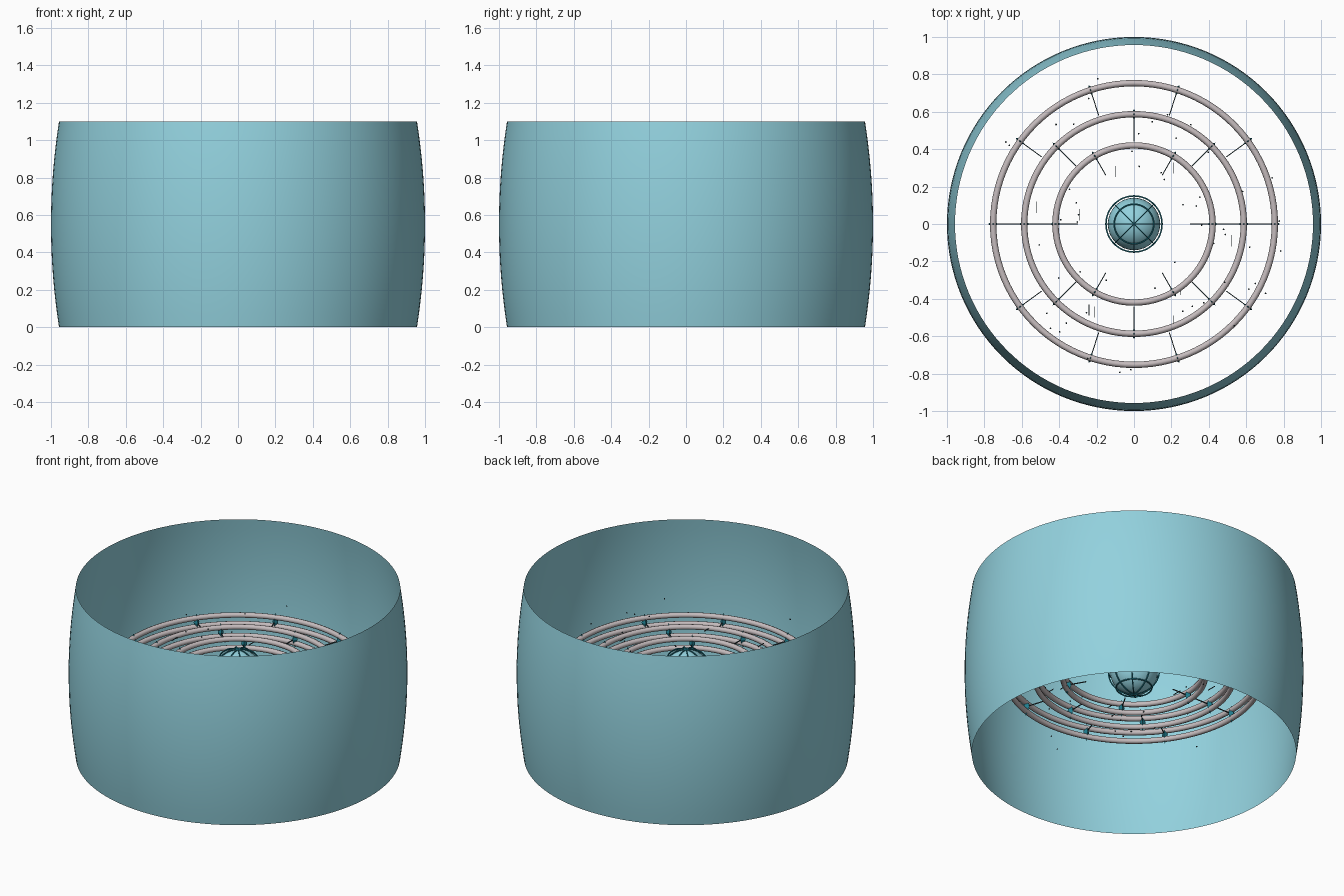
import bpy, bmesh, math, random
from mathutils import Matrix, Vector

cube = bpy.data.objects.get("Cube")
if cube:
    bpy.data.objects.remove(cube, do_unlink=True)
random.seed(4)
MID = 0.55


def material(name, rgb):
    m = bpy.data.materials.new(name)
    m.use_nodes = True
    col = (*rgb, 1)
    m.diffuse_color = col
    m.node_tree.nodes["Principled BSDF"].inputs["Base Color"].default_value = col
    return m


PALE = material("pale_aqua", (0.29, 0.64, 0.73))
TEAL = material("deep_teal", (0.015, 0.22, 0.29))
TUBE = material("warm_grey", (0.56, 0.50, 0.51))
DARK = material("dark_slate", (0.03, 0.06, 0.07))


def finish(bm, name, mat, smooth=None):
    mesh = bpy.data.meshes.new(name)
    bm.to_mesh(mesh)
    bm.free()
    mesh.materials.append(mat)
    obj = bpy.data.objects.new(name, mesh)
    bpy.context.collection.objects.link(obj)
    if smooth:
        bpy.ops.object.select_all(action="DESELECT")
        obj.select_set(True)
        bpy.context.view_layer.objects.active = obj
        bpy.ops.object.shade_smooth_by_angle(angle=math.radians(smooth))
    return obj


def torus(bm, major, minor, matrix, segs, sides):
    """Add a torus to the mesh as a grid of quads."""
    loops = []
    for i in range(segs):
        a = math.tau * i / segs
        loop = []
        for j in range(sides):
            b = math.tau * j / sides
            r = major + minor * math.cos(b)
            p = Vector((r * math.cos(a), r * math.sin(a), minor * math.sin(b)))
            loop.append(bm.verts.new(matrix @ p))
        loops.append(loop)
    for i in range(segs):
        u, v = loops[i], loops[(i + 1) % segs]
        for j in range(sides):
            k = (j + 1) % sides
            bm.faces.new((u[j], v[j], v[k], u[k]))


# Barrel-shaped open shell
bm = bmesh.new()
profile = []
for i in range(17):
    t = i / 8 - 1
    profile.append(bm.verts.new((1 - 0.043 * t * t, 0, MID + MID * t)))
edges = [bm.edges.new(pair) for pair in zip(profile, profile[1:])]
bmesh.ops.spin(bm, geom=profile + edges, axis=(0, 0, 1), cent=(0, 0, 0),
               angle=math.tau, steps=128, use_merge=True)
bmesh.ops.remove_doubles(bm, verts=bm.verts, dist=0.0005)
bmesh.ops.recalc_face_normals(bm, faces=bm.faces)
# Outward facing wall
wall = next(iter(bm.faces))
if wall.normal.dot(wall.calc_center_median() - Vector((0, 0, MID))) < 0:
    bmesh.ops.reverse_faces(bm, faces=bm.faces)
finish(bm, "outer_shell", PALE, 40)

# Central globe
bm = bmesh.new()
bmesh.ops.create_uvsphere(bm, u_segments=32, v_segments=20, radius=0.14,
                          matrix=Matrix.Translation((0, 0, MID)))
finish(bm, "central_globe", PALE, 40)

# Cage of meridians and parallels around the globe
bm = bmesh.new()
centre = Matrix.Translation((0, 0, MID))
for i in range(4):
    turn = Matrix.Rotation(i * math.pi / 4, 4, "Z") @ Matrix.Rotation(math.pi / 2, 4, "X")
    torus(bm, 0.15, 0.004, centre @ turn, 48, 6)
for lat in (-45, 0, 45):
    a = math.radians(lat)
    torus(bm, 0.15 * math.cos(a), 0.004,
          centre @ Matrix.Translation((0, 0, 0.15 * math.sin(a))), 48, 6)
finish(bm, "globe_cage", TEAL, 40)

# Concentric twin-tube rings, each with clips and inward spokes
for name, radius, count, inner in (("inner", 0.42, 6, 0.30),
                                   ("middle", 0.587, 8, 0.44),
                                   ("outer", 0.753, 10, 0.61)):
    bm = bmesh.new()
    for z in (0.515, 0.572):
        torus(bm, radius, 0.017, Matrix.Translation((0, 0, z)), 96, 8)
    finish(bm, name + "_ring", TUBE, 50)

    clips, spokes = bmesh.new(), bmesh.new()
    for i in range(count):
        turn = Matrix.Rotation(math.tau * i / count, 4, "Z")
        place = turn @ Matrix.Translation((radius, 0, 0.543))
        tips = []
        for axis, reach in enumerate((0.028, 0.018, 0.058)):
            for side in (-1, 1):
                p = Vector((0, 0, 0))
                p[axis] = side * reach
                tips.append(clips.verts.new(place @ p))
        bmesh.ops.convex_hull(clips, input=tips)
        size = Matrix.Diagonal((radius - inner, 0.005, 0.005, 1))
        bmesh.ops.create_cube(spokes, size=1, matrix=turn @ Matrix.Translation(
            ((radius + inner) / 2, 0, 0.545)) @ size)
    finish(clips, name + "_clips", TEAL)
    finish(spokes, name + "_spokes", DARK)

# Drifting specks
bm = bmesh.new()
for i in range(60):
    a, r = random.uniform(0, math.tau), random.uniform(0.25, 0.82)
    spot = (r * math.cos(a), r * math.sin(a), random.uniform(0.4, 0.7))
    bmesh.ops.create_icosphere(bm, subdivisions=1, radius=0.005,
                               matrix=Matrix.Translation(spot))
finish(bm, "floating_specks", DARK)

# Short floating slivers
bm = bmesh.new()
for x, y in ((-0.1, 0.28), (-0.29, 0.05), (-0.52, 0.09), (0.52, -0.09), (0.21, 0.3),
             (-0.24, -0.46), (-0.21, -0.47), (0.25, -0.35), (0.21, -0.52)):
    spot = Matrix.Translation((x, y, random.uniform(0.48, 0.62)))
    bmesh.ops.create_cube(bm, size=1, matrix=spot @ Matrix.Diagonal((0.004, 0.06, 0.004, 1)))
finish(bm, "floating_slivers", DARK)
